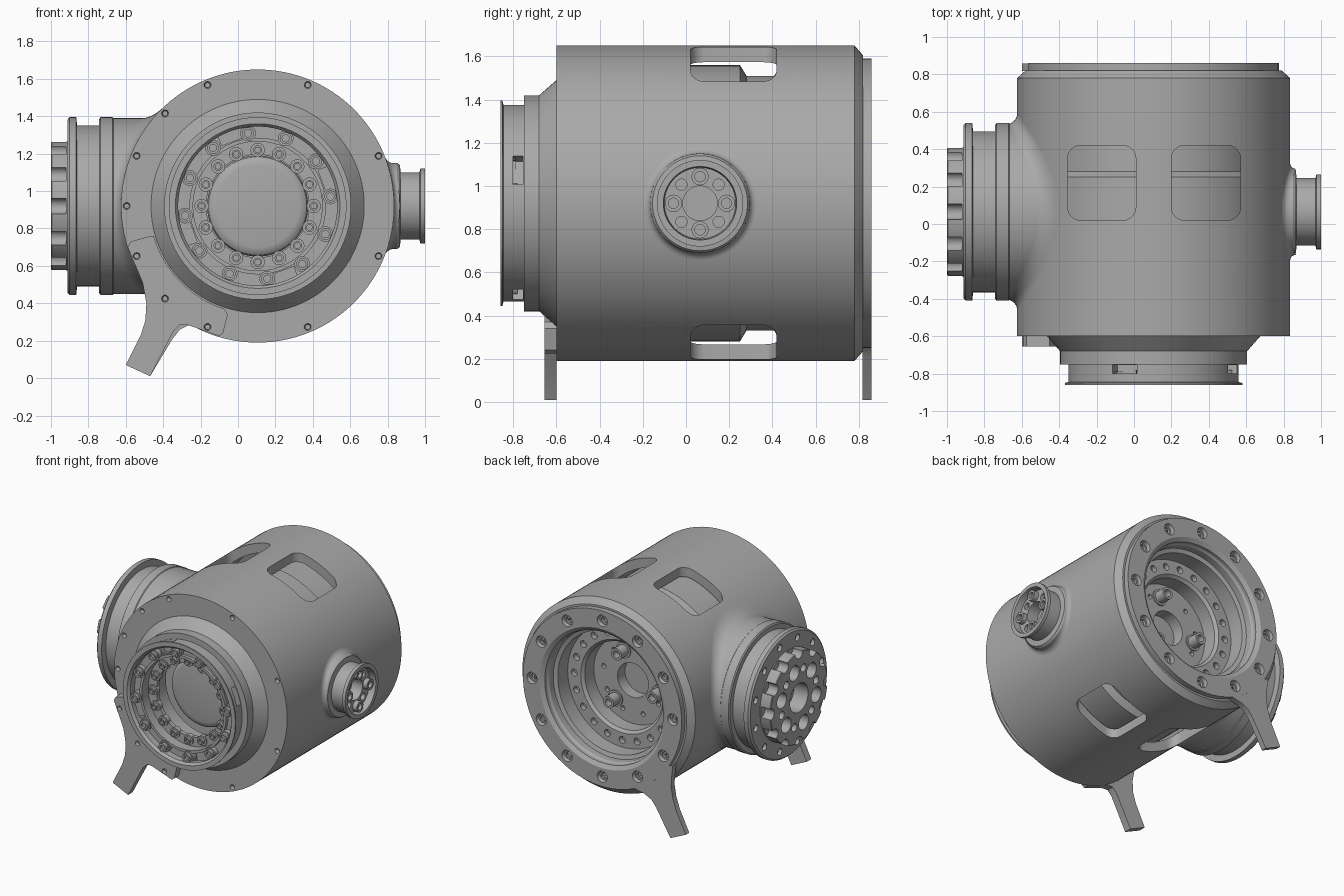
import bpy, bmesh
from math import sin, cos, pi, sqrt, radians
from mathutils import Vector, Matrix

if "Cube" in bpy.data.objects:
    bpy.data.objects.remove(bpy.data.objects["Cube"], do_unlink=True)

CX, CY, CZ, R = 0.105, 0.065, 0.92, 0.73    # main axis, side axis, height, body radius
MAIN, SIDE = (CX, CZ), (CY, CZ)

grey = bpy.data.materials.new("machined grey")
grey.use_nodes = True
grey.diffuse_color = (0.4, 0.4, 0.4, 1)
grey.node_tree.nodes["Principled BSDF"].inputs["Base Color"].default_value = grey.diffuse_color


def lathe(bm, prof, axis, centre, segs=96, closed=False):
    """Revolve (radius, position) points around an axis parallel to x or y."""
    rings = []
    for r, a in prof:
        ring = []
        for i in range(segs):
            t = 2 * pi * i / segs
            u, v = centre[0] + r * cos(t), centre[1] + r * sin(t)
            ring.append(bm.verts.new((u, a, v) if axis == "y" else (a, u, v)))
        rings.append(ring)
    for k in range(len(rings) if closed else len(rings) - 1):
        p, q = rings[k], rings[(k + 1) % len(rings)]
        for i in range(segs):
            j = (i + 1) % segs
            bm.faces.new((p[i], p[j], q[j], q[i]))


def plug(bm, r, a, b, axis, centre, segs=20):
    lathe(bm, [(0, a), (r, a), (r, b), (0, b)], axis, centre, segs)


def bolt(bm, r, base, top, axis, centre):
    d = 0.6 * (top - base)
    lathe(bm, [(0, base), (r, base), (r, top), (r * .6, top), (r * .6, top - d), (0, top - d)],
          axis, centre, 16)


def around(centre, r, n, start=0):
    return [(centre[0] + r * cos(radians(start + 360 * i / n)),
             centre[1] + r * sin(radians(start + 360 * i / n))) for i in range(n)]


def clean(bm):
    bmesh.ops.remove_doubles(bm, verts=bm.verts, dist=1e-5)
    bmesh.ops.recalc_face_normals(bm, faces=bm.faces)


def shade(mesh):
    bm = bmesh.new()
    bm.from_mesh(mesh)
    for f in bm.faces:
        f.smooth = True
    for e in bm.edges:
        e.smooth = e.calc_face_angle(pi) < radians(28)
    bm.to_mesh(mesh)
    bm.free()


def make(name, bm, cutter=None):
    """Turn a bmesh into an object, subtracting the cutter when one is given."""
    def to_object(title, b):
        clean(b)
        me = bpy.data.meshes.new(title)
        b.to_mesh(me)
        b.free()
        me.materials.append(grey)
        ob = bpy.data.objects.new(title, me)
        bpy.context.collection.objects.link(ob)
        return ob
    ob = to_object(name, bm)
    if cutter:
        cut = to_object(name + "_cutter", cutter)
        cut.hide_render = True
        mod = ob.modifiers.new("cut", "BOOLEAN")
        mod.operation, mod.solver, mod.object = "DIFFERENCE", "EXACT", cut
        bpy.context.view_layer.update()
        done = bpy.data.meshes.new_from_object(
            ob.evaluated_get(bpy.context.evaluated_depsgraph_get()))
        ob.modifiers.clear()
        ob.data = done
        bpy.data.objects.remove(cut, do_unlink=True)
    shade(ob.data)
    return ob


def prism(bm, pts, y0, y1):
    face = bm.faces.new([bm.verts.new((x, y0, z)) for x, z in pts])
    out = bmesh.ops.extrude_face_region(bm, geom=[face])["geom"]
    bmesh.ops.translate(bm, vec=(0, y1 - y0, 0),
                        verts=[v for v in out if isinstance(v, bmesh.types.BMVert)])


def rounded_box(bm, x0, x1, y0, y1, z0, z1, r):
    pts = []
    for k, (x, y) in enumerate([(x1 - r, y1 - r), (x0 + r, y1 - r), (x0 + r, y0 + r), (x1 - r, y0 + r)]):
        for i in range(7):
            t = pi / 2 * (k + i / 6)
            pts.append((x + r * cos(t), y + r * sin(t)))
    lo = [bm.verts.new((x, y, z0)) for x, y in pts]
    hi = [bm.verts.new((x, y, z1)) for x, y in pts]
    bm.faces.new(lo)
    bm.faces.new(hi)
    for i in range(len(pts)):
        j = (i + 1) % len(pts)
        bm.faces.new((lo[i], lo[j], hi[j], hi[i]))


# Hollow body with stepped nose
shell = bmesh.new()
lathe(shell, [(.73, .78), (.73, -.6), (.57, -.6), (.5, -.68), (.5, -.75), (.455, -.75),
              (.455, -.845), (.475, -.85), (.475, -.86), (.44, -.86), (.425, -.84), (.425, -.79),
              (.365, -.79), (.365, -.815), (.345, -.815), (.345, -.74), (.275, -.74), (.275, -.71),
              (.33, -.71), (.33, -.55), (.66, -.55), (.66, .6), (.6, .62), (.6, .82), (.685, .82)],
      "y", MAIN, 128, closed=True)
cut = bmesh.new()
for x0, x1 in ((-.355, .01), (.2, .57)):         # windows through top and bottom
    rounded_box(cut, x0, x1, .02, .42, -.5, 2.5, .07)
screws = around(MAIN, .7, 8, 22.5) + around(MAIN, .7, 8)[3:6]
for c in screws:
    lathe(cut, [(0, -.57), (.014, -.57), (.014, -.59), (.024, -.61), (0, -.61)], "y", c, 16)
for deg in (20, 110, 200, 290):                  # slots in the nose wall
    m = (Matrix.Translation((CX, -.7775, CZ)) @ Matrix.Rotation(-radians(deg), 4, "Y")
         @ Matrix.Translation((.44, 0, 0)) @ Matrix.Diagonal((.14, .045, .14, 1)))
    bmesh.ops.create_cube(cut, size=1, matrix=m)
make("body_shell", shell, cut)

# Nose screws and their bosses
bm = bmesh.new()
for c in around(MAIN, .392, 12, 7.5):
    plug(bm, .042, -.78, -.825, "y", c)
    bolt(bm, .032, -.82, -.85, "y", c)
make("nose_outer_screws", bm)
bm = bmesh.new()
for c in around(MAIN, .3, 16):
    plug(bm, .038, -.715, -.75, "y", c)
    bolt(bm, .024, -.74, -.77, "y", c)
make("nose_inner_screws", bm)

# Inner core with the rear recess
bm, cut = bmesh.new(), bmesh.new()
lathe(bm, [(0, -.5), (.64, -.5), (.64, .25), (.59, .28), (.59, .815), (.5, .815), (.49, .8),
           (.49, .75), (.46, .74), (.46, .62), (.35, .62), (.33, .6), (.33, .49), (.13, .49),
           (.13, .4), (0, .4)], "y", MAIN)
for c in around(MAIN, .405, 20):
    plug(cut, .026, .58, .66, "y", c, 14)
for c in around(MAIN, .25, 9, 10):
    plug(cut, .018, .46, .52, "y", c, 12)
make("inner_core", bm, cut)
bm = bmesh.new()
for c in around(MAIN, .225, 3, 70):
    plug(bm, .06, .48, .5, "y", c)
    bolt(bm, .045, .495, .58, "y", c)
make("rear_recess_bolts", bm)
bm = bmesh.new()
lathe(bm, [(0, -.45), (.27, -.45), (.27, -.55), (.262, -.572), (.245, -.585), (.22, -.59), (0, -.59)],
      "y", MAIN)
make("motor_cap", bm)

# Rear ring with countersunk holes
bm, cut = bmesh.new(), bmesh.new()
lathe(bm, [(.67, .815), (.67, .86), (.53, .86), (.5, .84), (.5, .815)], "y", MAIN, closed=True)
for c in around(MAIN, .595, 12):
    lathe(cut, [(0, .8), (.024, .8), (.024, .835), (.036, .835), (.046, .87), (0, .87)], "y", c, 20)
make("rear_ring", bm, cut)

# Front leg, clamped around the front face
foot = [(-.47, .01), (-.6, .07), (-.52, .23)]
arc = [(CX + .578 * cos(radians(a)), CZ + .578 * sin(radians(a))) for a in range(196, 255, 4)]
bm, cut = bmesh.new(), bmesh.new()
prism(bm, foot + [(-.495, .31), (-.49, .4), (-.51, .51), (-.59, .7), (-.575, .73), (-.47, .76)]
      + arc + [(-.055, .34), (-.08, .24), (-.1, .225), (-.27, .285), (-.31, .285), (-.345, .25)],
      -.655, -.599)
for c in screws:
    lathe(cut, [(0, -.63), (.014, -.63), (.014, -.645), (.024, -.665), (0, -.665)], "y", c, 16)
make("front_leg", bm, cut)

# Rear leg, growing out of the rear ring
bm = bmesh.new()
prism(bm, foot + [(-.49, .32), (-.475, .41), (-.48, .48), (-.49, .57), (-.39, .53), (-.25, .38),
                  (-.15, .31), (-.25, .29), (-.31, .26), (-.35, .21)], .817, .859)
make("rear_leg", bm)


def blend(name, r, f, side):
    """Concave fillet between a side cylinder and the curved body."""
    b, segs, rows = bmesh.new(), 96, []
    for k in range(7):
        d = 1 - cos(pi / 2 * k / 6)
        rad, rise = r + f * d, f * (1 - sin(pi / 2 * k / 6))
        rows.append([b.verts.new((
            CX + side * (sqrt(R * R - (rad * sin(2 * pi * i / segs)) ** 2) + rise),
            CY + rad * cos(2 * pi * i / segs), CZ + rad * sin(2 * pi * i / segs)))
            for i in range(segs)])
    for p, q in zip(rows, rows[1:]):
        for i in range(segs):
            j = (i + 1) % segs
            quad = (p[i], p[j], q[j], q[i])
            b.faces.new(quad if side < 0 else quad[::-1])
    ob = make(name, b)
    outward = sum((p.normal.x * side for p in ob.data.polygons))
    if outward < 0:
        ob.data.flip_normals()


blend("arm_fillet", .47, .055, -1)
blend("boss_fillet", .23, .03, 1)

# Large side arm with flanges and a drilled end disc
bm, cut = bmesh.new(), bmesh.new()
lathe(bm, [(0, -.44), (.47, -.44), (.47, -.665), (.475, -.67), (.475, -.735), (.465, -.742),
           (.43, -.742), (.43, -.86), (.475, -.865), (.475, -.9), (.462, -.912), (.345, -.912),
           (.345, -.995), (.34, -1), (0, -1)], "x", SIDE)
plug(cut, .11, -1.05, -.88, "x", SIDE, 32)
for i, c in enumerate(around(SIDE, .215, 12, 15)):
    plug(cut, .03 if i % 2 else .058, -1.05, -.9, "x", c)
for c in around(SIDE, .34, 12):
    plug(cut, .042, -1.05, -.92, "x", c)
for c in around(SIDE, .41, 12, 15):
    plug(cut, .026, -.95, -.885, "x", c)
make("side_arm", bm, cut)

# Small side boss with a recessed screw face
bm, cut = bmesh.new(), bmesh.new()
lathe(bm, [(0, .75), (.23, .75), (.23, .85), (.22, .865), (.18, .87), (.18, .97), (.2, .975),
           (.2, 1), (.17, 1), (.165, .95), (.08, .95), (.08, .86), (0, .86)], "x", SIDE, 64)
for c in around(SIDE, .122, 4, 45):
    plug(cut, .026, .92, .97, "x", c)
make("side_boss", bm, cut)
bm = bmesh.new()
for c in around(SIDE, .123, 4):
    bolt(bm, .04, .945, .985, "x", c)
make("side_boss_screws", bm)
